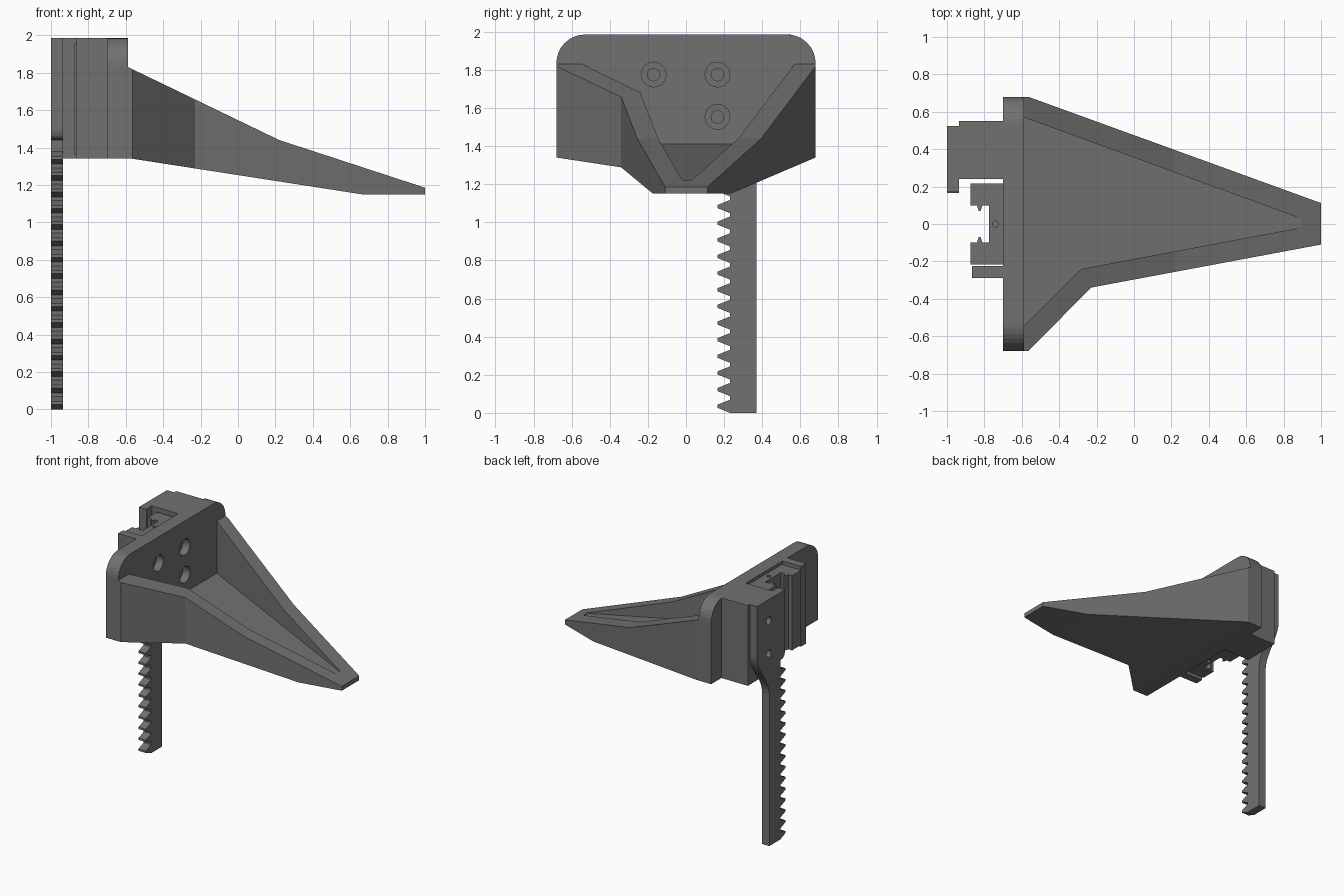
import bpy, bmesh, math

if "Cube" in bpy.data.objects:
    bpy.data.objects.remove(bpy.data.objects["Cube"])

# Dark grey plastic
grey = bpy.data.materials.new("dark_grey")
grey.diffuse_color = (0.165, 0.165, 0.165, 1)
grey.use_nodes = True
grey.node_tree.nodes["Principled BSDF"].inputs["Base Color"].default_value = grey.diffuse_color


def prism(name, pts, axis, a, b):
    """Extrude a 2D profile along an axis; a and b may be functions of the point."""
    def place(p, w):
        w = w(*p) if callable(w) else w
        return {'x': (w, p[0], p[1]), 'y': (p[0], w, p[1]), 'z': (p[0], p[1], w)}[axis]
    bm = bmesh.new()
    lo = [bm.verts.new(place(p, a)) for p in pts]
    hi = [bm.verts.new(place(p, b)) for p in pts]
    bm.faces.new(lo)
    bm.faces.new(hi)
    n = len(pts)
    for i in range(n):
        j = (i + 1) % n
        bm.faces.new((lo[i], lo[j], hi[j], hi[i]))
    bmesh.ops.recalc_face_normals(bm, faces=bm.faces)
    me = bpy.data.meshes.new(name)
    bm.to_mesh(me)
    bm.free()
    me.materials.append(grey)
    ob = bpy.data.objects.new(name, me)
    bpy.context.collection.objects.link(ob)
    return ob


def rect(u0, v0, u1, v1):
    return [(u0, v0), (u1, v0), (u1, v1), (u0, v1)]


def arc(u, v, r, a0, a1, n=8):
    return [(u + r * math.cos(math.radians(a0 + (a1 - a0) * i / n)),
             v + r * math.sin(math.radians(a0 + (a1 - a0) * i / n))) for i in range(n + 1)]


def circle(u, v, r, n=24):
    return arc(u, v, r, 0, 360, n)[:-1]


def combine(ob, other, op):
    m = ob.modifiers.new(op.lower(), 'BOOLEAN')
    m.operation, m.object, m.solver = op, other, 'EXACT'
    bpy.context.view_layer.objects.active = ob
    bpy.ops.object.modifier_apply(modifier=m.name)
    bpy.data.objects.remove(other, do_unlink=True)


# Pointed scoop: side profile trimmed by the plan outline
scoop = prism("scoop_bracket", [(-0.62, 1.34), (-0.565, 1.34), (0.66, 1.15), (1, 1.15),
                                (1, 1.185), (0.22, 1.44), (-0.588, 1.83), (-0.62, 1.83)],
              'y', -0.8, 0.8)
outline = prism("outline_helper", [(-0.7, 0.68), (-0.565, 0.68), (1.1, 0.0758), (1.1, -0.0913),
                                   (-0.23, -0.34), (-0.565, -0.68), (-0.7, -0.68)], 'z', 1, 2.2)
combine(scoop, outline, 'INTERSECT')

# Upright mounting plate with rounded top corners
plate = prism("plate_helper", [(-0.68, 1.34), (0.68, 1.34)] + arc(0.53, 1.835, 0.15, 0, 90)
              + arc(-0.53, 1.835, 0.15, 90, 180), 'x', -0.70, -0.588)
combine(scoop, plate, 'UNION')

# Hollow of the scoop with a sloping floor
hollow = prism("hollow_helper", [(-0.588, 0.57), (0.89, 0.03), (0.89, -0.02),
                                 (-0.28, -0.24), (-0.588, -0.545)],
               'z', lambda x, y: 1.41 - 0.131 * (x + 0.588), 2.3)
combine(scoop, hollow, 'DIFFERENCE')

# Counterbored screw holes
for y, z in ((-0.17, 1.775), (0.165, 1.775), (0.165, 1.553)):
    combine(scoop, prism("bore_helper", circle(y, z, 0.065), 'x', -0.65, -0.5), 'DIFFERENCE')
    combine(scoop, prism("hole_helper", circle(y, z, 0.033), 'x', -0.8, -0.6), 'DIFFERENCE')

# Spacer block and side rib behind the plate
spacer = prism("spacer_block", rect(-0.935, 0.24, -0.70, 0.55), 'z', 1.34, 1.985)
prism("side_rib", rect(-0.865, -0.29, -0.70, -0.225), 'z', 1.34, 1.985)

# Sliding carriage: C-shaped section with inner ridges and a small port at each end
half = [(-0.70, 0.217), (-0.873, 0.217), (-0.873, 0.10), (-0.84, 0.10),
        (-0.83, 0.07), (-0.82, 0.07), (-0.81, 0.10), (-0.775, 0.10)]
carriage = prism("carriage", half + [(x, -y) for x, y in reversed(half)], 'z', 1.36, 1.96)
for z in (1.36, 1.96):
    combine(carriage, prism("port_helper", circle(-0.74, 0, 0.016, 16), 'z',
                            z - 0.04, z + 0.04), 'DIFFERENCE')

# Toothed rack, bending up into its mounting strip
teeth = []
for k in range(16):
    z = 0.035 + 0.0873 * k
    teeth += [(0.23, z - 0.034), (0.165, z - 0.008), (0.165, z + 0.008), (0.23, z + 0.034)]
teeth[0] = (0.23, 0)
bend = [(0.37 + 0.155 * (1 - math.cos(math.pi * t / 10)) / 2, 1.22 + 0.035 * t) for t in range(11)]
strip = (list(reversed(teeth)) + [(0.37, 0)] + bend + [(0.525, 1.985), (0.17, 1.985), (0.17, 1.50)]
         + [(0.172, 1.48), (0.18, 1.46), (0.195, 1.445), (0.23, 1.44)])
rack = prism("toothed_rack", strip, 'x', -1.0, -0.935)
for z in (1.815, 1.55):
    combine(rack, prism("rack_hole_helper", circle(0.375, z, 0.03), 'x', -1.1, -0.9), 'DIFFERENCE')
    combine(spacer, prism("spacer_hole_helper", circle(0.375, z, 0.03), 'x', -1.1, -0.80), 'DIFFERENCE')
